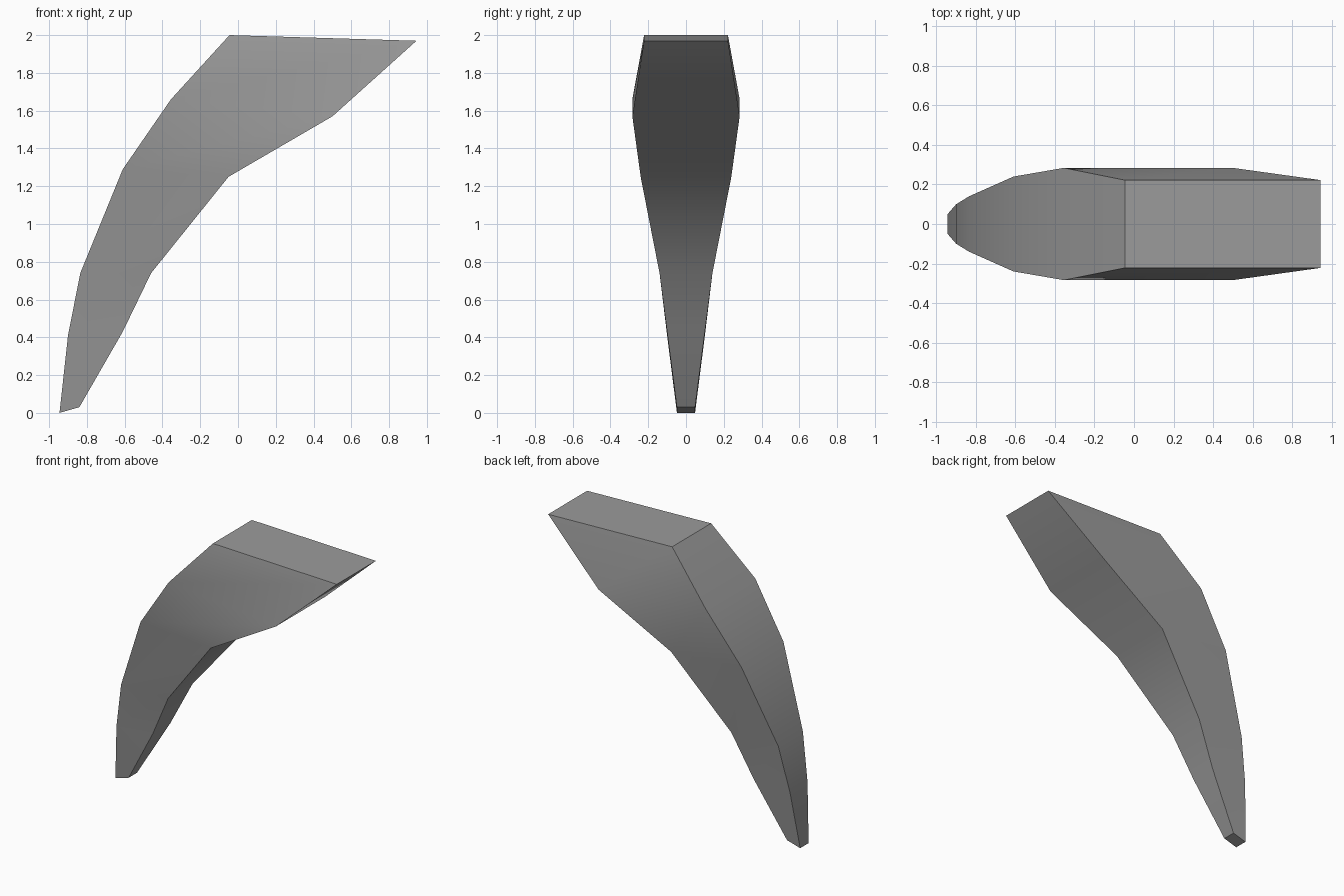
import bpy
import bmesh
import math

cube = bpy.data.objects.get("Cube")
if cube:
    bpy.data.objects.remove(cube, do_unlink=True)

# Single grey material
grey = bpy.data.materials.new("mid_grey")
grey.use_nodes = True
colour = (0.33, 0.33, 0.33, 1.0)
grey.diffuse_color = colour
grey.node_tree.nodes["Principled BSDF"].inputs["Base Color"].default_value = colour

# Cross-sections from tip to base: outer (x, z), inner (x, z), half width
sections = [
    ((-0.945, 0.0), (-0.84, 0.03), 0.048),
    ((-0.90, 0.41), (-0.61, 0.43), 0.10),
    ((-0.835, 0.74), (-0.46, 0.74), 0.14),
    ((-0.61, 1.29), (-0.05, 1.25), 0.24),
    ((-0.355, 1.66), (0.50, 1.57), 0.284),
    ((-0.045, 2.0), (0.945, 1.97), 0.222),
]

# Curved claw lofted through the cross-sections
bm = bmesh.new()
rings = []
for (ox, oz), (ix, iz), w in sections:
    corners = [(ox, -w, oz), (ix, -w, iz), (ix, w, iz), (ox, w, oz)]
    rings.append([bm.verts.new(c) for c in corners])
for low, high in zip(rings, rings[1:]):
    for i in range(4):
        j = (i + 1) % 4
        bm.faces.new((low[i], low[j], high[j], high[i]))
bm.faces.new(rings[0][::-1])
bm.faces.new(rings[-1])
bmesh.ops.recalc_face_normals(bm, faces=bm.faces)

mesh = bpy.data.meshes.new("curved_claw")
bm.to_mesh(mesh)
bm.free()
mesh.materials.append(grey)
claw = bpy.data.objects.new("curved_claw", mesh)
bpy.context.collection.objects.link(claw)

# Smooth along the curve, sharp at the corners
bpy.ops.object.select_all(action="DESELECT")
claw.select_set(True)
bpy.context.view_layer.objects.active = claw
bpy.ops.object.shade_smooth_by_angle(angle=math.radians(40))
